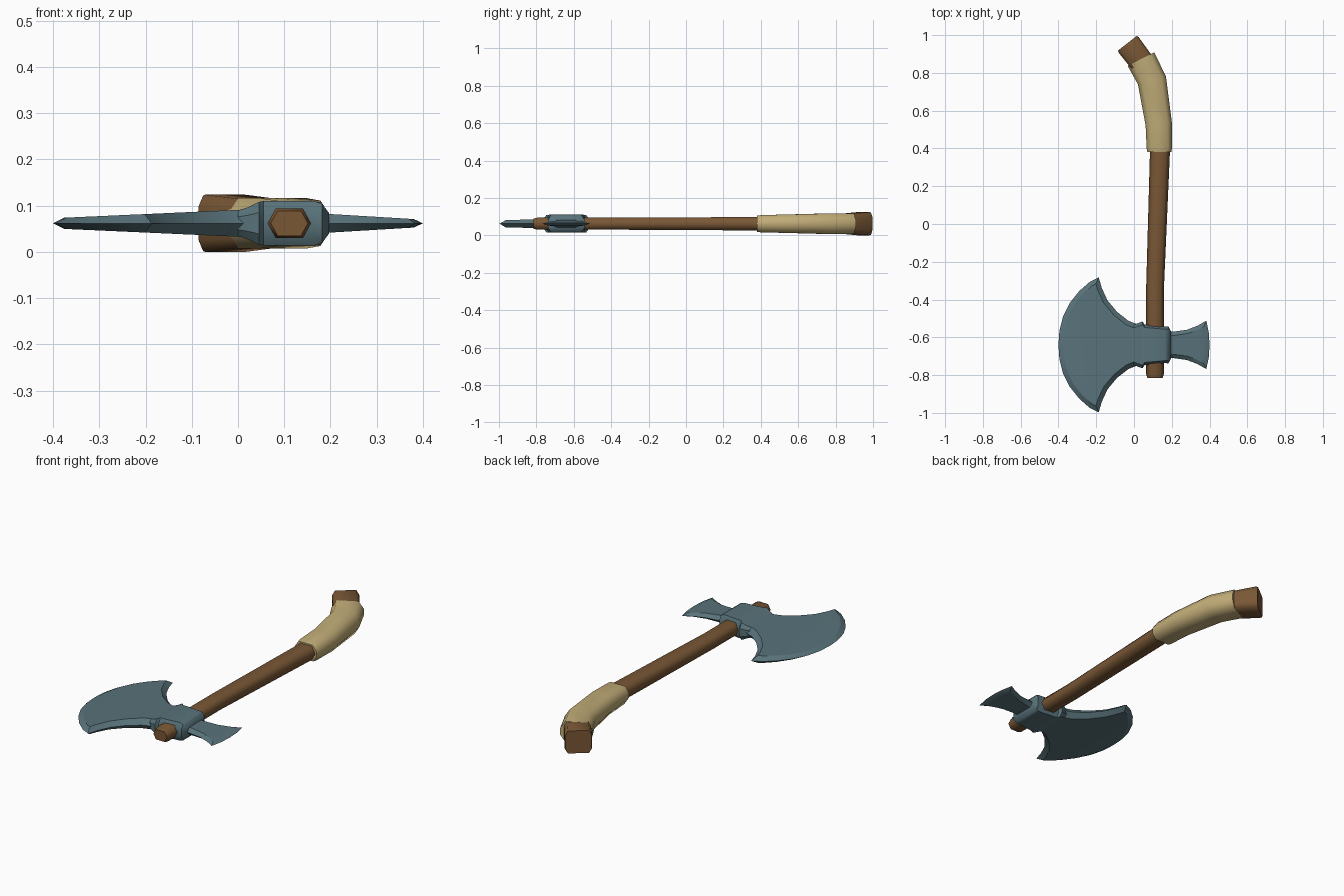
import bpy, bmesh, math
from mathutils import Vector

if "Cube" in bpy.data.objects:
    bpy.data.objects.remove(bpy.data.objects["Cube"])

MID = 0.062       # height of the axe's centre plane
HEAD_Y = -0.64    # line the axe head is mirrored about


def material(name, rgb):
    m = bpy.data.materials.new(name)
    m.use_nodes = True
    m.diffuse_color = (*rgb, 1)
    m.node_tree.nodes["Principled BSDF"].inputs["Base Color"].default_value = (*rgb, 1)
    return m


wood = material("brown wood", (0.19, 0.095, 0.036))
leather = material("tan leather", (0.54, 0.42, 0.19))
steel = material("slate steel", (0.098, 0.17, 0.195))


def finish(name, bm, mat, angle):
    bmesh.ops.recalc_face_normals(bm, faces=bm.faces)
    mesh = bpy.data.meshes.new(name)
    bm.to_mesh(mesh)
    bm.free()
    mesh.materials.append(mat)
    ob = bpy.data.objects.new(name, mesh)
    bpy.context.collection.objects.link(ob)
    bpy.ops.object.select_all(action='DESELECT')
    ob.select_set(True)
    bpy.context.view_layer.objects.active = ob
    bpy.ops.object.shade_smooth_by_angle(angle=math.radians(angle))


def loft(name, rings, mat, angle):
    bm = bmesh.new()
    loops = [[bm.verts.new(p) for p in ring] for ring in rings]
    n = len(loops[0])
    for a, b in zip(loops, loops[1:]):
        for i in range(n):
            j = (i + 1) % n
            bm.faces.new((a[i], a[j], b[j], b[i]))
    bm.faces.new(loops[0])
    bm.faces.new(loops[-1])
    finish(name, bm, mat, angle)


def section(side, flat):
    """Faceted unit section: side = half height of the flank, flat = half width of the top."""
    quarter = [(1, side), (flat, 1)] if side else [(flat, 1)]
    top = quarter + [(-u, v) for u, v in reversed(quarter)]
    if side:
        return top + [(-u, -v) for u, v in top]
    return [(1, 0)] + top + [(-1, 0)] + [(-u, -v) for u, v in top]


def sweep(name, path, shape, mat, angle=65):
    """Path rows: x, y, half width, half height."""
    rings = []
    for i, (x, y, w, h) in enumerate(path):
        a, b = path[max(i - 1, 0)], path[min(i + 1, len(path) - 1)]
        t = Vector((b[0] - a[0], b[1] - a[1])).normalized()
        rings.append([(x + t.y * u * w, y - t.x * u * w, MID + v * h) for u, v in shape])
    loft(name, rings, mat, angle)


# Handle, curved grip wrap and pommel
sweep("handle", [(0.111, -0.815, 0.04, 0.027), (0.111, -0.795, 0.047, 0.032),
                 (0.111, -0.35, 0.047, 0.032), (0.138, 0.40, 0.053, 0.036)],
      section(0, 0.63), wood)
sweep("grip_wrap", [(0.134, 0.38, 0.063, 0.043), (0.134, 0.40, 0.067, 0.046),
                    (0.131, 0.53, 0.07, 0.049), (0.095, 0.76, 0.077, 0.055),
                    (0.037, 0.873, 0.079, 0.055)],
      section(0.3, 0.68), leather)
sweep("pommel", [(0.05, 0.845, 0.064, 0.052), (-0.028, 0.948, 0.067, 0.062),
                 (-0.035, 0.957, 0.064, 0.06)],
      section(0.6, 0.8), wood)

# Collar around the handle, lofted from blade side to back side
collar = [(0.0, 0.105, 0.028), (0.02, 0.115, 0.034), (0.045, 0.124, 0.046),
          (0.055, 0.108, 0.048), (0.165, 0.096, 0.048), (0.182, 0.098, 0.042),
          (0.197, 0.07, 0.022)]
loft("collar", [[(x, HEAD_Y + u * w, MID + v * h) for u, v in section(0.5, 0.86)]
                for x, w, h in collar], steel, 35)


def blade(name, half, inset, thickness):
    """Flat blade, bevelled all round down to a ridge on the centre plane."""
    outline = half + [(x, -y) for x, y in reversed(half) if y > 0]
    pts = [Vector(p) for p in outline]
    n = len(pts)
    turn = sum(pts[i - 1].x * pts[i].y - pts[i - 1].y * pts[i].x for i in range(n))
    s = math.copysign(1, turn)
    inner = []
    for i, p in enumerate(pts):
        d1 = (p - pts[i - 1]).normalized()
        d2 = (pts[(i + 1) % n] - p).normalized()
        n1, n2 = Vector((-d1.y, d1.x)) * s, Vector((-d2.y, d2.x)) * s
        inner.append(p + (n1 + n2) * inset / max(1 + n1.dot(n2), 0.55))
    layers = [[(p.x, p.y + HEAD_Y, MID + k * thickness(p.x)) for p in inner] for k in (-1, 1)]
    ridge = [(p.x, p.y + HEAD_Y, MID) for p in pts]
    loft(name, [layers[0], ridge, layers[1]], steel, 25)


# Large crescent blade on the right, small flared blade on the left
blade("main_blade", [(0.06, 0.10), (0.02, 0.108), (-0.03, 0.128), (-0.09, 0.175),
                     (-0.14, 0.235), (-0.17, 0.30), (-0.187, 0.357), (-0.235, 0.333),
                     (-0.29, 0.285), (-0.34, 0.222), (-0.376, 0.15), (-0.395, 0.075),
                     (-0.40, 0)], 0.024, lambda x: 0.029 + 0.045 * x)
blade("back_blade", [(0.16, 0.07), (0.21, 0.07), (0.28, 0.08), (0.335, 0.101),
                     (0.383, 0.128), (0.396, 0.065), (0.40, 0)],
      0.02, lambda x: 0.032 - 0.06 * x)
